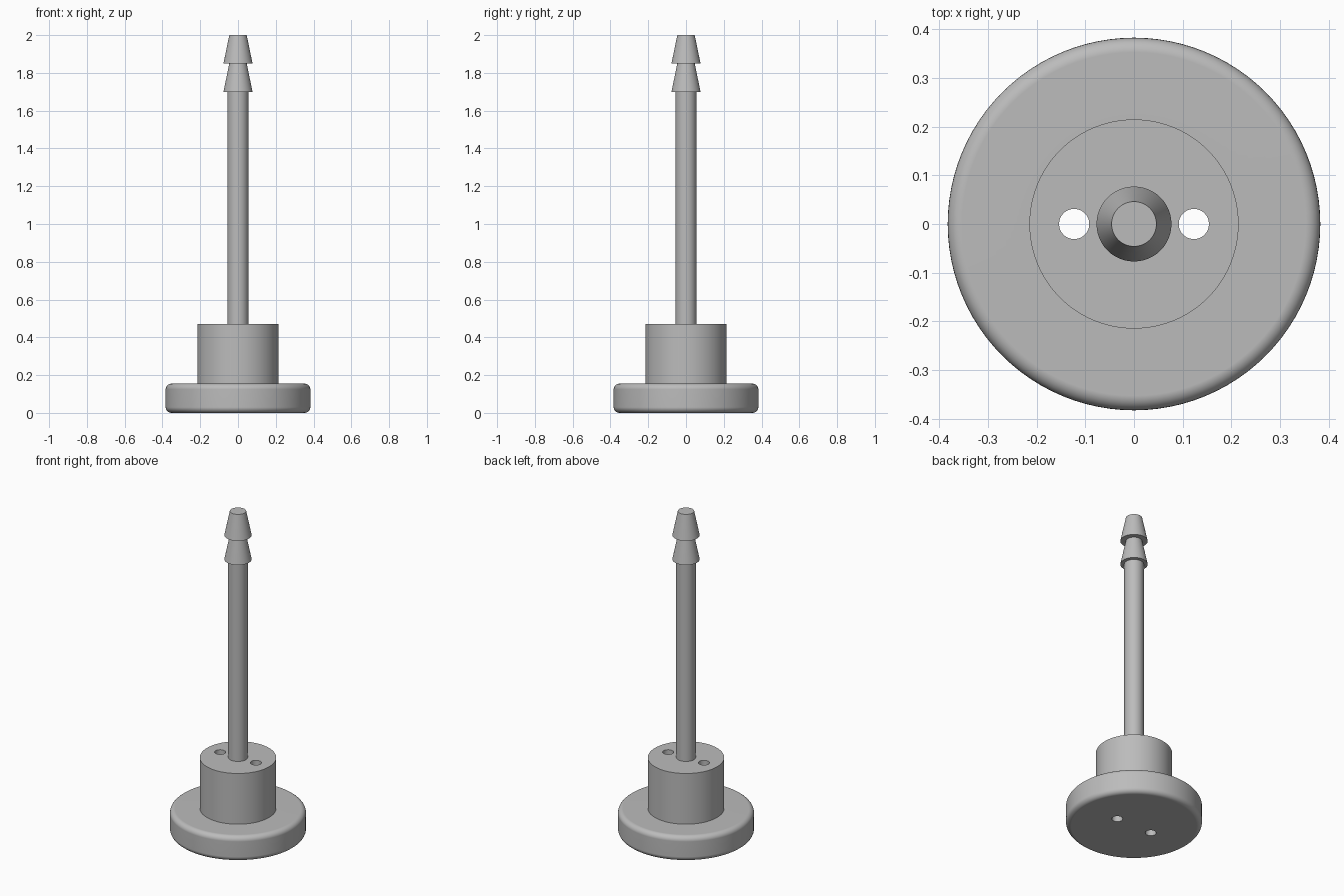
import bpy, bmesh, math
from mathutils import Matrix

default = bpy.data.objects.get("Cube")
if default:
    bpy.data.objects.remove(default, do_unlink=True)

grey = bpy.data.materials.new("plain grey")
grey.use_nodes = True
colour = (0.5, 0.5, 0.5, 1)
grey.diffuse_color = colour
grey.node_tree.nodes["Principled BSDF"].inputs["Base Color"].default_value = colour

SEGMENTS = 96
BASE_R, BASE_TOP, FILLET = 0.383, 0.155, 0.03
BOSS_R, BOSS_TOP = 0.215, 0.47
STEM_R, BARB_R, TIP_R = 0.055, 0.077, 0.046


def lathe(name, profile):
    """Spin an (r, z) outline, running from axis to axis, around z."""
    bm = bmesh.new()
    verts = [bm.verts.new((r, 0, z)) for r, z in profile]
    edges = [bm.edges.new(pair) for pair in zip(verts, verts[1:])]
    bmesh.ops.spin(bm, geom=verts + edges, cent=(0, 0, 0), axis=(0, 0, 1),
                   angle=math.tau, steps=SEGMENTS, use_duplicate=False)
    bmesh.ops.remove_doubles(bm, verts=bm.verts, dist=1e-5)
    bmesh.ops.recalc_face_normals(bm, faces=bm.faces)
    mesh = bpy.data.meshes.new(name)
    bm.to_mesh(mesh)
    bm.free()
    mesh.materials.append(grey)
    obj = bpy.data.objects.new(name, mesh)
    bpy.context.collection.objects.link(obj)
    return obj


def activate(obj):
    bpy.ops.object.select_all(action="DESELECT")
    obj.select_set(True)
    bpy.context.view_layer.objects.active = obj


def arc(r, z, start):
    """Quarter-round corner of the base, starting at the given angle."""
    angles = [math.radians(start + 15 * i) for i in range(7)]
    return [(r + FILLET * math.cos(a), z + FILLET * math.sin(a)) for a in angles]


# Rounded base disc with the boss on top
corner_r = BASE_R - FILLET
base = lathe("base_and_boss",
             [(0, 0)] + arc(corner_r, FILLET, -90)
             + arc(corner_r, BASE_TOP - FILLET, 0)
             + [(BOSS_R, BASE_TOP), (BOSS_R, BOSS_TOP), (0, BOSS_TOP)])

# Two screw holes through boss and base
bm = bmesh.new()
for side in (-1, 1):
    bmesh.ops.create_cone(bm, cap_ends=True, segments=48, radius1=0.031,
                          radius2=0.031, depth=1,
                          matrix=Matrix.Translation((side * 0.123, 0, 0.3)))
hole_mesh = bpy.data.meshes.new("screw_holes")
bm.to_mesh(hole_mesh)
bm.free()
hole_mesh.materials.append(grey)
holes = bpy.data.objects.new("screw_holes", hole_mesh)
holes.hide_render = True
bpy.context.collection.objects.link(holes)
cut = base.modifiers.new("Holes", "BOOLEAN")
cut.operation = "DIFFERENCE"
cut.solver = "EXACT"
cut.object = holes
activate(base)
bpy.ops.object.modifier_apply(modifier=cut.name)
bpy.data.objects.remove(holes, do_unlink=True)

# Stem ending in two stacked barbs
outline = [(0, BOSS_TOP), (STEM_R, BOSS_TOP), (STEM_R, 1.7)]
for z in (1.7, 1.85):
    outline += [(BARB_R, z), (TIP_R, z + 0.15)]
stem = lathe("barbed_stem", outline + [(0, 2)])

# Smooth round walls, crisp rims and flat caps
for obj in (base, stem):
    activate(obj)
    bpy.ops.object.shade_smooth_by_angle(angle=math.radians(30))
    weighted = obj.modifiers.new("Weighted Normals", "WEIGHTED_NORMAL")
    weighted.keep_sharp = True
